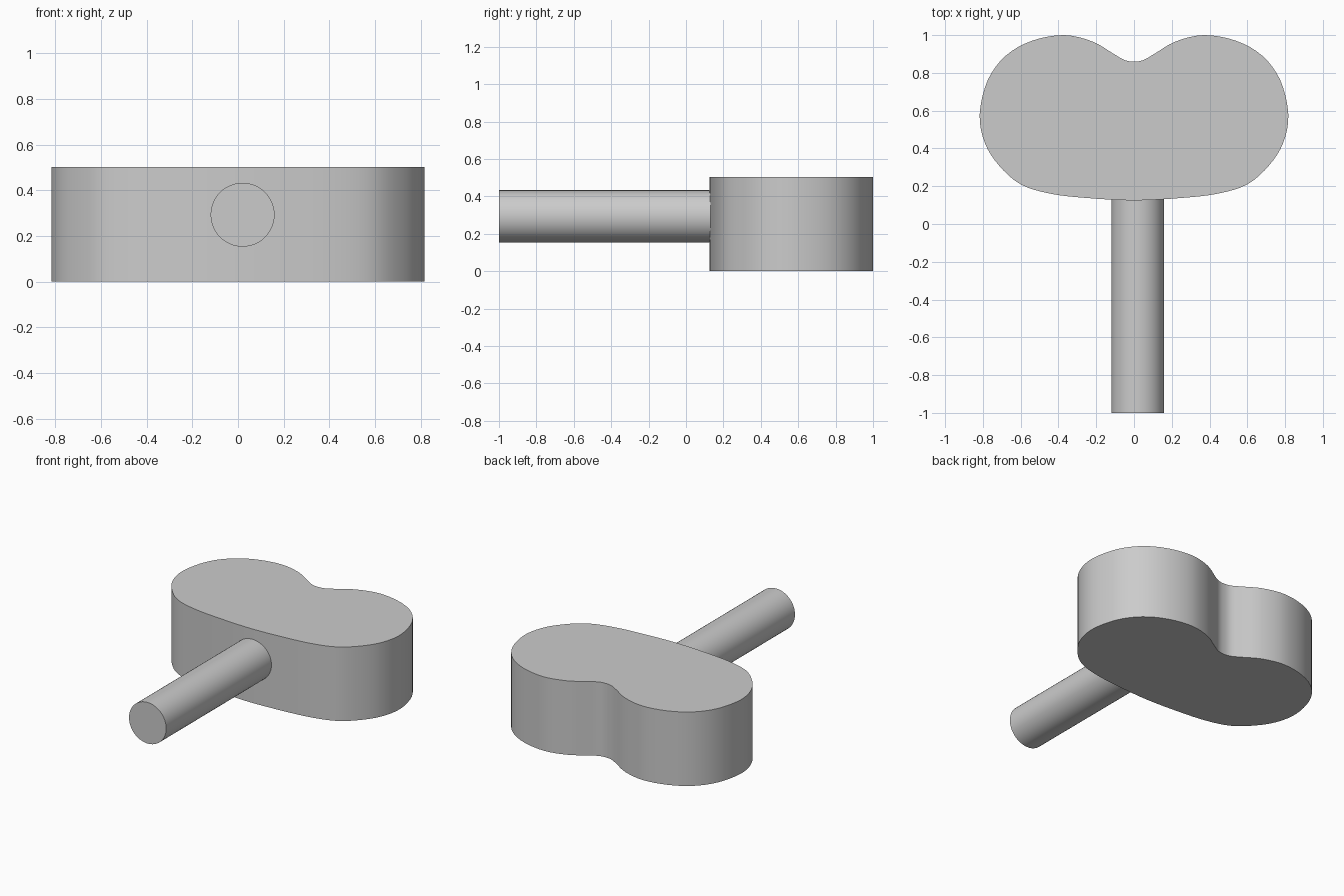
import bpy, bmesh, math
from mathutils import Vector, Matrix

default_cube = bpy.data.objects.get("Cube")
if default_cube:
    bpy.data.objects.remove(default_cube, do_unlink=True)

GREY = (0.6, 0.6, 0.6, 1.0)
grey = bpy.data.materials.new("plain grey")
grey.use_nodes = True
grey.diffuse_color = GREY
grey.node_tree.nodes["Principled BSDF"].inputs["Base Color"].default_value = GREY


def finish(name, bm):
    """Turn a bmesh into a smooth-shaded object with sharp edges kept."""
    bmesh.ops.recalc_face_normals(bm, faces=bm.faces)
    mesh = bpy.data.meshes.new(name)
    bm.to_mesh(mesh)
    bm.free()
    mesh.materials.append(grey)
    obj = bpy.data.objects.new(name, mesh)
    bpy.context.collection.objects.link(obj)
    bpy.ops.object.select_all(action='DESELECT')
    obj.select_set(True)
    bpy.context.view_layer.objects.active = obj
    bpy.ops.object.shade_smooth_by_angle(angle=math.radians(30))
    return obj


def smooth_loop(points, steps):
    """Closed Catmull-Rom curve through the points."""
    result = []
    n = len(points)
    for i in range(n):
        a, b, c, d = (Vector(points[(i + k) % n]) for k in (-1, 0, 1, 2))
        for s in range(steps):
            t = s / steps
            result.append(0.5 * (2 * b + (c - a) * t
                                 + (2 * a - 5 * b + 4 * c - d) * t ** 2
                                 + (3 * b - a - 3 * c + d) * t ** 3))
    return result


# Two-lobed head: mirrored half outline, extruded upwards
half = [(0.0, 0.125), (0.24, 0.137), (0.44, 0.16), (0.6, 0.21), (0.715, 0.31),
        (0.79, 0.43), (0.817, 0.58), (0.775, 0.76), (0.68, 0.89),
        (0.54, 0.97), (0.37, 1.0), (0.22, 0.966), (0.11, 0.902),
        (0.05, 0.868), (0.0, 0.86)]
outline = half + [(-x, y) for x, y in half[-2:0:-1]]
bm = bmesh.new()
base = bm.faces.new([bm.verts.new((p.x, p.y, 0)) for p in smooth_loop(outline, 4)])
extruded = bmesh.ops.extrude_face_region(bm, geom=[base], use_keep_orig=True)
top_verts = [g for g in extruded["geom"] if isinstance(g, bmesh.types.BMVert)]
bmesh.ops.translate(bm, verts=top_verts, vec=(0, 0, 0.503))
finish("lobed_head", bm)

# Round handle running forward from the head
front, back = -1.0, 0.2
bm = bmesh.new()
bmesh.ops.create_cone(
    bm, cap_ends=True, segments=48, radius1=0.14, radius2=0.14, depth=back - front,
    matrix=Matrix.Translation((0.02, (front + back) / 2, 0.293))
    @ Matrix.Rotation(math.pi / 2, 4, 'X'))
finish("handle", bm)
